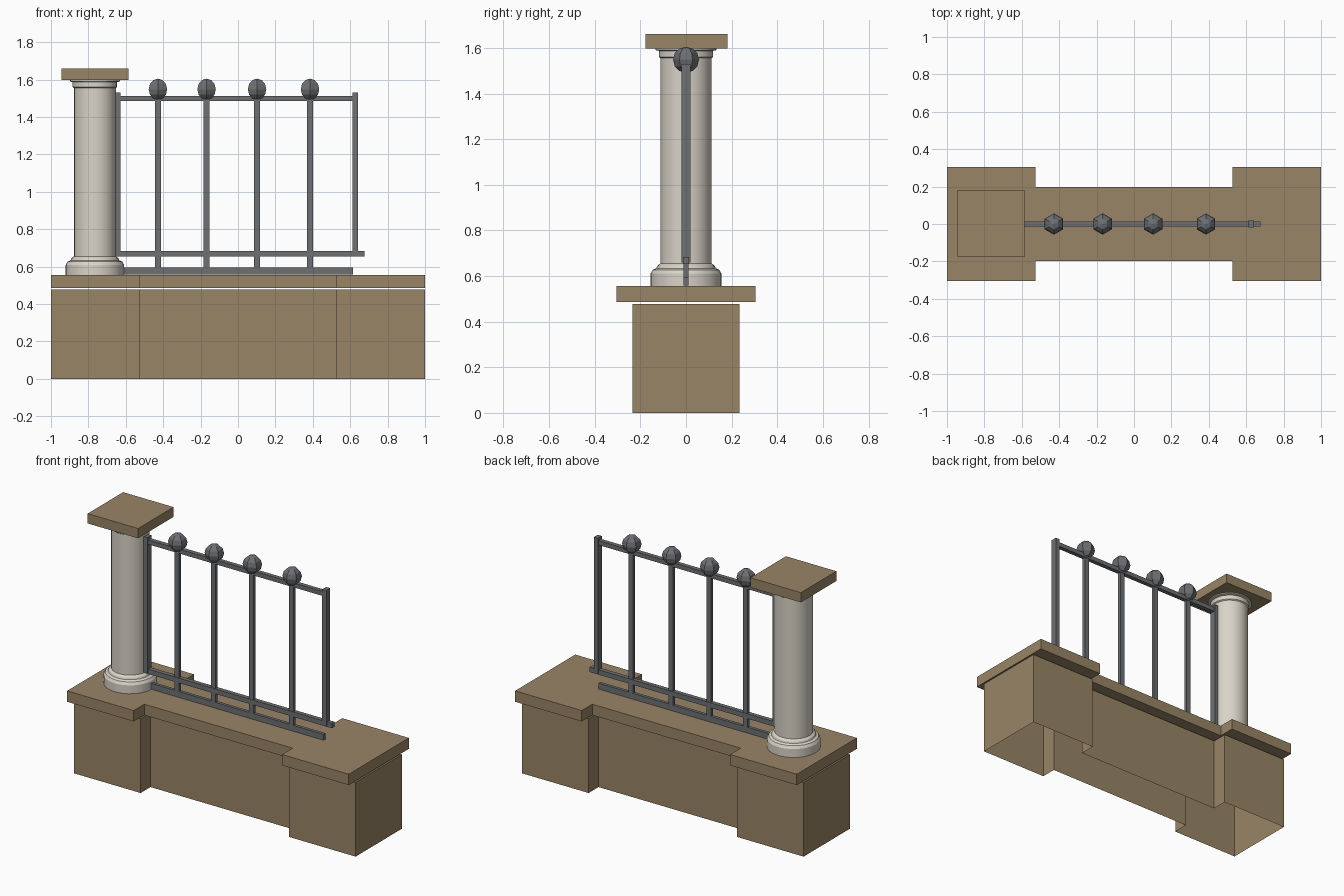
import bpy, bmesh, math

if "Cube" in bpy.data.objects:
    bpy.data.objects.remove(bpy.data.objects["Cube"])

def mat(name, rgb):
    m = bpy.data.materials.new(name)
    m.diffuse_color = (*rgb, 1)
    m.use_nodes = True
    m.node_tree.nodes["Principled BSDF"].inputs["Base Color"].default_value = m.diffuse_color
    return m

STONE = mat("tan_stone", (0.32, 0.235, 0.135))
PALE = mat("pale_stone", (0.70, 0.66, 0.58))
IRON = mat("grey_iron", (0.155, 0.16, 0.17))

def finish(name, bm, m):
    bmesh.ops.recalc_face_normals(bm, faces=bm.faces)
    me = bpy.data.meshes.new(name)
    bm.to_mesh(me)
    bm.free()
    me.materials.append(m)
    ob = bpy.data.objects.new(name, me)
    bpy.context.collection.objects.link(ob)
    return ob

def box(name, x0, x1, hy, z0, z1, m, y=0):
    bm = bmesh.new()
    bmesh.ops.create_cube(bm, size=1)
    for v in bm.verts:
        v.co = ((x0 + x1) / 2 + v.co.x * (x1 - x0), y + v.co.y * 2 * hy,
                (z0 + z1) / 2 + v.co.z * (z1 - z0))
    return finish(name, bm, m)

def dumbbell(name, wide, narrow, z0, z1, m, closed):
    """Wall plan with a wider block at each end, extruded upward."""
    s = 0.527
    front = [(-1, -wide), (-s, -wide), (-s, -narrow), (s, -narrow), (s, -wide), (1, -wide)]
    plan = front + [(x, -y) for x, y in reversed(front)]
    bm = bmesh.new()
    lo = [bm.verts.new((x, y, z0)) for x, y in plan]
    hi = [bm.verts.new((x, y, z1)) for x, y in plan]
    n = len(plan)
    for i in range(n):
        j = (i + 1) % n
        bm.faces.new((lo[i], lo[j], hi[j], hi[i]))
    bm.faces.new(hi)
    if closed:
        bm.faces.new(lo[::-1])
    return finish(name, bm, m)

# low wall (open underneath) and its coping
dumbbell("wall_body", 0.235, 0.135, 0, 0.477, STONE, False)
dumbbell("wall_coping", 0.305, 0.198, 0.486, 0.556, STONE, True)

# turned column
CX = -0.765
profile = [(0, 0.556), (0.156, 0.556), (0.156, 0.61), (0.146, 0.627), (0.130, 0.634),
           (0.126, 0.645), (0.112, 0.655), (0.112, 1.555), (0.119, 1.56),
           (0.119, 1.587), (0.134, 1.59), (0.134, 1.598), (0, 1.598)]
bm = bmesh.new()
vs = [bm.verts.new((r, 0, z)) for r, z in profile]
es = [bm.edges.new(p) for p in zip(vs, vs[1:])]
bmesh.ops.spin(bm, geom=vs + es, cent=(0, 0, 0), axis=(0, 0, 1),
               angle=2 * math.pi, steps=24)
bmesh.ops.remove_doubles(bm, verts=bm.verts, dist=1e-4)
bmesh.ops.translate(bm, verts=bm.verts, vec=(CX, 0, 0))
column = finish("column", bm, PALE)
bpy.context.view_layer.objects.active = column
column.select_set(True)
bpy.ops.object.shade_smooth_by_angle(angle=math.radians(30))
column.select_set(False)

# square slab on the column
box("column_slab", CX - 0.179, CX + 0.179, 0.18, 1.597, 1.66, STONE, 0.003)

# railing frame
box("left_post", -0.658, -0.629, 0.02, 0.66, 1.53, IRON)
box("right_post", 0.612, 0.641, 0.02, 0.66, 1.53, IRON)
box("top_rail", -0.65, 0.63, 0.014, 1.485, 1.513, IRON)
box("middle_rail", -0.655, 0.677, 0.014, 0.653, 0.684, IRON)
box("bottom_rail", -0.65, 0.615, 0.01, 0.558, 0.596, IRON)

# bars with ball finials
for i, x in enumerate((-0.428, -0.168, 0.102, 0.385)):
    box(f"bar_{i + 1}", x - 0.016, x + 0.016, 0.011, 0.56, 1.51, IRON)
    bm = bmesh.new()
    bmesh.ops.create_uvsphere(bm, u_segments=6, v_segments=6, radius=0.057)
    bmesh.ops.translate(bm, verts=bm.verts, vec=(x, 0, 1.548))
    finish(f"ball_{i + 1}", bm, IRON)
